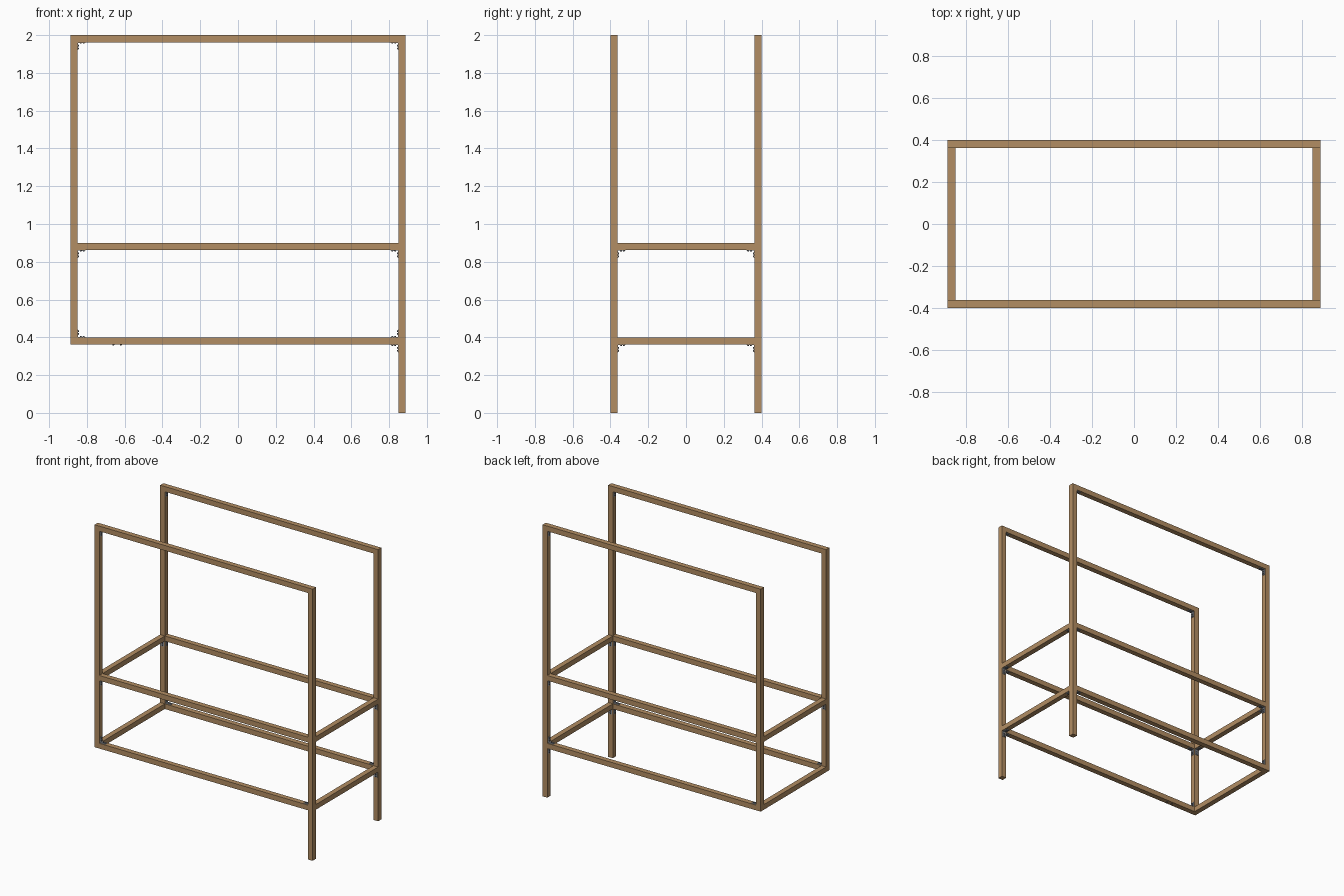
import bpy, bmesh, math
from mathutils import Matrix, Vector

if "Cube" in bpy.data.objects:
    bpy.data.objects.remove(bpy.data.objects["Cube"])

T = 0.038                      # timber section
X, Y = 0.888, 0.40             # outer half sizes
XI, YI = X - T, Y - T          # inner faces


def material(name, col):
    m = bpy.data.materials.new(name)
    m.diffuse_color = (*col, 1)
    m.use_nodes = True
    m.node_tree.nodes["Principled BSDF"].inputs["Base Color"].default_value = m.diffuse_color
    return m


wood = material("light wood", (0.45, 0.27, 0.125))
steel = material("grey steel", (0.36, 0.38, 0.41))
dark = material("dark screw steel", (0.10, 0.105, 0.12))


def add_box(bm, lo, hi, mat=0):
    c = [(a + b) / 2 for a, b in zip(lo, hi)]
    s = [b - a for a, b in zip(lo, hi)]
    r = bmesh.ops.create_cube(bm, size=1, matrix=Matrix.Translation(c) @ Matrix.Diagonal((*s, 1)))
    for f in {f for v in r["verts"] for f in v.link_faces}:
        f.material_index = mat


def add_screw(bm, pos, rot=Matrix()):
    r = bmesh.ops.create_cone(bm, cap_ends=True, segments=10, radius1=0.006, radius2=0.004,
                              depth=0.004, matrix=Matrix.Translation(pos) @ rot)
    for f in {f for v in r["verts"] for f in v.link_faces}:
        f.material_index = 1


def make(name, bm, mats):
    me = bpy.data.meshes.new(name)
    bm.to_mesh(me)
    bm.free()
    for m in mats:
        me.materials.append(m)
    ob = bpy.data.objects.new(name, me)
    bpy.context.collection.objects.link(ob)
    return ob


def beam(name, lo, hi):
    bm = bmesh.new()
    add_box(bm, lo, hi)
    return make(name, bm, [wood])


# Angle bracket: one leg along +X, one along +Z, inner corner at the origin
bm = bmesh.new()
L, W, t = 0.042, 0.013, 0.003
add_box(bm, (0, -W, 0), (L, W, t))
add_box(bm, (0, -W, 0), (t, W, L))
for d in (0.018, 0.033):
    add_screw(bm, (d, 0, t + 0.002))
    add_screw(bm, (t + 0.002, 0, d), Matrix.Rotation(math.pi / 2, 4, 'Y'))
bracket_mesh = bpy.data.meshes.new("angle_bracket")
bm.to_mesh(bracket_mesh)
bm.free()
bracket_mesh.materials.append(steel)
bracket_mesh.materials.append(dark)


def bracket(pos, along, up):
    """along = horizontal direction of one leg, up = +1 or -1 for the other leg"""
    a, z = Vector(along), Vector((0, 0, up))
    b = z.cross(a)
    m = Matrix((a, b, z)).transposed().to_4x4()
    ob = bpy.data.objects.new("angle_bracket", bracket_mesh)
    ob.matrix_world = Matrix.Translation(pos) @ m
    bpy.context.collection.objects.link(ob)


LOW, MID, TOP = 0.40, 0.90, 2.0     # top faces of the rails
for s, side in ((-1, "front"), (1, "back")):
    y0, y1 = sorted((s * YI, s * Y))
    yc = s * (Y - T / 2)
    # Posts: right ones reach the floor, left ones stop at the low rail
    beam(side + "_right_post", (XI, y0, 0), (X, y1, TOP - T))
    beam(side + "_left_post", (-X, y0, LOW - T), (-XI, y1, TOP - T))
    # Long rails
    beam(side + "_top_rail", (-X, y0, TOP - T), (X, y1, TOP))
    for z, n in ((MID, "middle"), (LOW, "low")):
        beam(f"{side}_{n}_rail", (-XI, y0, z - T), (XI, y1, z))
    # Brackets in the long frames
    for e in (-1, 1):
        for z in (TOP, MID):
            bracket((e * XI, yc, z - T), (-e, 0, 0), -1)
        bracket((e * XI, yc, LOW), (-e, 0, 0), 1)
    bracket((XI, yc, LOW - T), (-1, 0, 0), -1)

# Short cross rails with brackets below
for e, side in ((-1, "left"), (1, "right")):
    x0, x1 = sorted((e * XI, e * X))
    xc = e * (X - T / 2)
    for z, n in ((MID, "middle"), (LOW, "low")):
        beam(f"{side}_{n}_cross_rail", (x0, -YI, z - T), (x1, YI, z))
        for s in (-1, 1):
            if z == MID or e == 1:
                bracket((xc, s * YI, z - T), (0, -s, 0), -1)

# Loose screws under the front low rail
bm = bmesh.new()
for x in (-0.66, -0.62):
    add_screw(bm, (x, -(Y - T / 2), LOW - T - 0.002), Matrix.Rotation(math.pi, 4, 'X'))
make("underside_screws", bm, [steel, dark])
